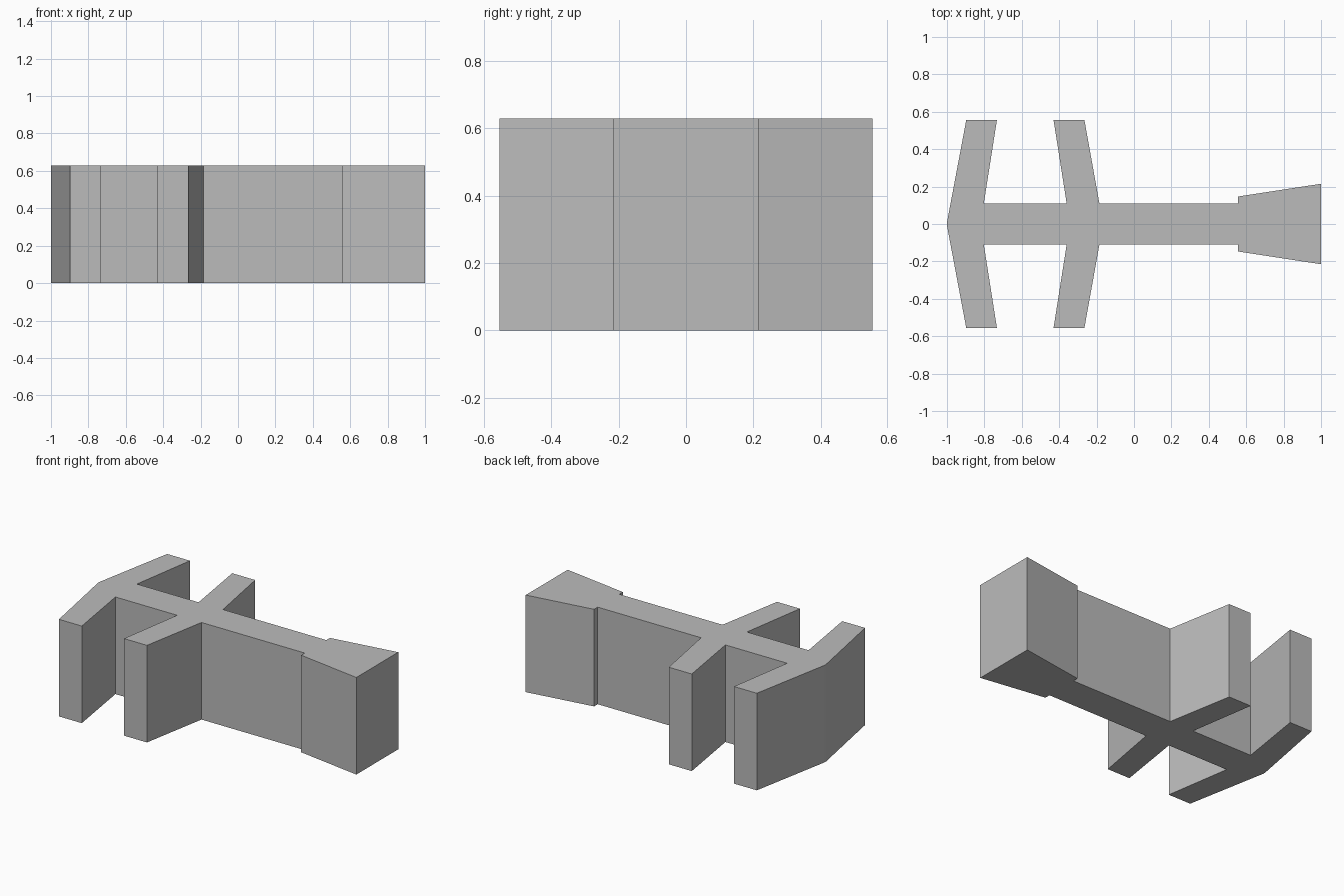
import bpy
import bmesh

if "Cube" in bpy.data.objects:
    bpy.data.objects.remove(bpy.data.objects["Cube"])

HEIGHT = 0.63

# One half of the symmetrical outline (x, y), from the pointed end to the wide end
half = [
    (-1.0, 0.008), (-0.897, 0.555), (-0.733, 0.555),   # end arm, outer side and tip
    (-0.803, 0.11), (-0.36, 0.11),                     # bar between the arms
    (-0.43, 0.555), (-0.265, 0.555), (-0.185, 0.11),   # middle arm
    (0.557, 0.11), (0.557, 0.147), (1.0, 0.215),       # shaft, step and flared end
]
outline = half + [(x, -y) for x, y in reversed(half)]

# Extrude the outline upwards into a solid block
bm = bmesh.new()
base = bm.faces.new([bm.verts.new((x, y, 0)) for x, y in outline])
top = bmesh.ops.extrude_face_region(bm, geom=[base], use_keep_orig=True)
bmesh.ops.translate(bm, vec=(0, 0, HEIGHT),
                    verts=[v for v in top["geom"] if isinstance(v, bmesh.types.BMVert)])
bmesh.ops.recalc_face_normals(bm, faces=bm.faces)

mesh = bpy.data.meshes.new("double_cross_block")
bm.to_mesh(mesh)
bm.free()

# Plain grey
grey = bpy.data.materials.new("grey")
grey.diffuse_color = (0.5, 0.5, 0.5, 1)
grey.use_nodes = True
grey.node_tree.nodes["Principled BSDF"].inputs["Base Color"].default_value = grey.diffuse_color
mesh.materials.append(grey)

block = bpy.data.objects.new("double_cross_block", mesh)
bpy.context.collection.objects.link(block)
